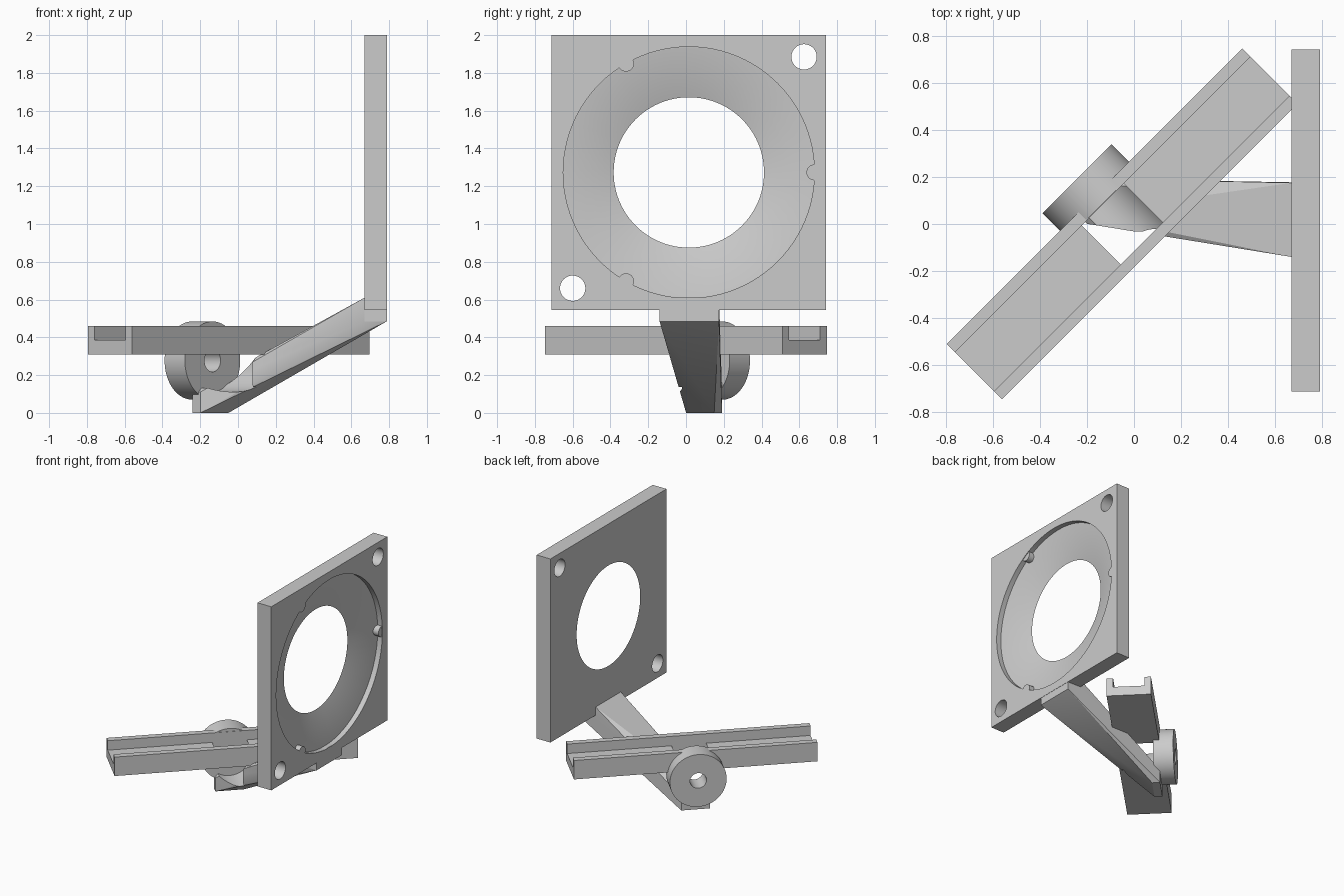
import bpy, bmesh, math
from mathutils import Matrix, Vector

cube = bpy.data.objects.get("Cube")
if cube:
    bpy.data.objects.remove(cube, do_unlink=True)

grey = bpy.data.materials.new("light grey")
grey.use_nodes = True
colour = (0.6, 0.6, 0.6, 1)
grey.diffuse_color = colour
grey.node_tree.nodes["Principled BSDF"].inputs["Base Color"].default_value = colour

# The rail frame: local x runs along the rail, local -y faces the plate side
RAIL = Matrix.Translation((-0.05, 0, 0)) @ Matrix.Rotation(math.radians(45), 4, 'Z')
WORLD = Matrix.Identity(4)


def finish(name, bm, frame=WORLD):
    bmesh.ops.transform(bm, matrix=frame, verts=bm.verts)
    bmesh.ops.recalc_face_normals(bm, faces=bm.faces)
    mesh = bpy.data.meshes.new(name)
    bm.to_mesh(mesh)
    bm.free()
    mesh.materials.append(grey)
    obj = bpy.data.objects.new(name, mesh)
    bpy.context.collection.objects.link(obj)
    return obj


def add_box(bm, low, high):
    low, high = Vector(low), Vector(high)
    matrix = Matrix.Translation((low + high) / 2) @ Matrix.Diagonal((high - low).to_4d())
    return bmesh.ops.create_cube(bm, size=1, matrix=matrix)["verts"]


def box(name, low, high, frame=WORLD):
    bm = bmesh.new()
    add_box(bm, low, high)
    return finish(name, bm, frame)


def cone(name, axis, centre, start, end, r1, r2, frame=WORLD, segments=96):
    """Cone or cylinder along the x or y axis, from start to end."""
    bm = bmesh.new()
    turn = Matrix.Rotation(math.pi / 2, 4, 'Y') if axis == 'X' else Matrix.Rotation(-math.pi / 2, 4, 'X')
    middle = (start + end) / 2
    spot = (middle, *centre) if axis == 'X' else (centre[0], middle, centre[1])
    bmesh.ops.create_cone(bm, cap_ends=True, segments=segments, radius1=r1, radius2=r2,
                          depth=end - start, matrix=Matrix.Translation(spot) @ turn)
    return finish(name, bm, frame)


def cut(obj, *cutters):
    bpy.context.view_layer.objects.active = obj
    for cutter in cutters:
        mod = obj.modifiers.new("cut", 'BOOLEAN')
        mod.operation = 'DIFFERENCE'
        mod.solver = 'EXACT'
        mod.object = cutter
        bpy.ops.object.modifier_apply(modifier=mod.name)


# Square plate with a conical opening, a straight lip and two screw holes
MID = (0.015, 1.273)
LIP = 0.665
plate = box("square_plate", (0.67, -0.712, 0.545), (0.79, 0.742, 2.0))
slope = (LIP - 0.398) / 0.08
helpers = [
    cone("cone_cutter", 'X', MID, 0.66, 0.75, 0.398 - 0.01 * slope, LIP),
    cone("lip_cutter", 'X', MID, 0.749, 0.85, LIP, LIP),
    cone("upper_hole_cutter", 'X', (0.625, 1.885), 0.6, 0.9, 0.067, 0.067, segments=48),
    cone("lower_hole_cutter", 'X', (-0.6, 0.66), 0.6, 0.9, 0.067, 0.067, segments=48),
]
cut(plate, *helpers)

# Three small retaining pins on the lip
pins = []
for i in range(3):
    a = math.radians(120 * i)
    spot = (MID[0] + LIP * math.cos(a), MID[1] + LIP * math.sin(a))
    pins.append(cone(f"lip_pin_{i + 1}", 'X', spot, 0.72, 0.785, 0.042, 0.042, segments=32))

# Shared cutters: rail trough, round pocket and pivot hole
HUB = (0, 0.277)
trough = box("trough_cutter", (-1, -0.117, 0.385), (1, 0.117, 0.6), RAIL)
pocket = cone("pocket_cutter", 'Y', HUB, -0.12, 0.12, 0.166, 0.166, RAIL)
bore = cone("bore_cutter", 'Y', HUB, 0, 0.4, 0.06, 0.06, RAIL, 48)
helpers += [trough, pocket, bore]

# U-shaped rail
rail = box("channel_rail", (-0.888, -0.166, 0.31), (0.888, 0.166, 0.46), RAIL)
cut(rail, trough, pocket, bore)

# Pivot ring behind the rail
ring = cone("pivot_ring", 'Y', HUB, 0.12, 0.272, 0.207, 0.207, RAIL)
cut(ring, bore)

# Tapered arm: hull between the foot block and the tab under the plate
bm = bmesh.new()
foot = add_box(bm, (-0.105, 0.106, 0), (0.105, 0.165, 0.11))
bmesh.ops.transform(bm, matrix=RAIL, verts=foot)
add_box(bm, (0.67, -0.14, 0.485), (0.788, 0.175, 0.61))
hull = bmesh.ops.convex_hull(bm, input=bm.verts)
bmesh.ops.delete(bm, geom=list({g for g in hull["geom_interior"] + hull["geom_unused"]
                                if isinstance(g, bmesh.types.BMVert)}), context='VERTS')
arm = finish("tapered_arm", bm)
cut(arm, trough, pocket)

for helper in helpers:
    bpy.data.objects.remove(helper, do_unlink=True)

# Smooth the round surfaces, keep the edges sharp
for obj in [plate, rail, ring, arm] + pins:
    bpy.ops.object.select_all(action='DESELECT')
    obj.select_set(True)
    bpy.context.view_layer.objects.active = obj
    bpy.ops.object.shade_smooth_by_angle(angle=math.radians(25))
